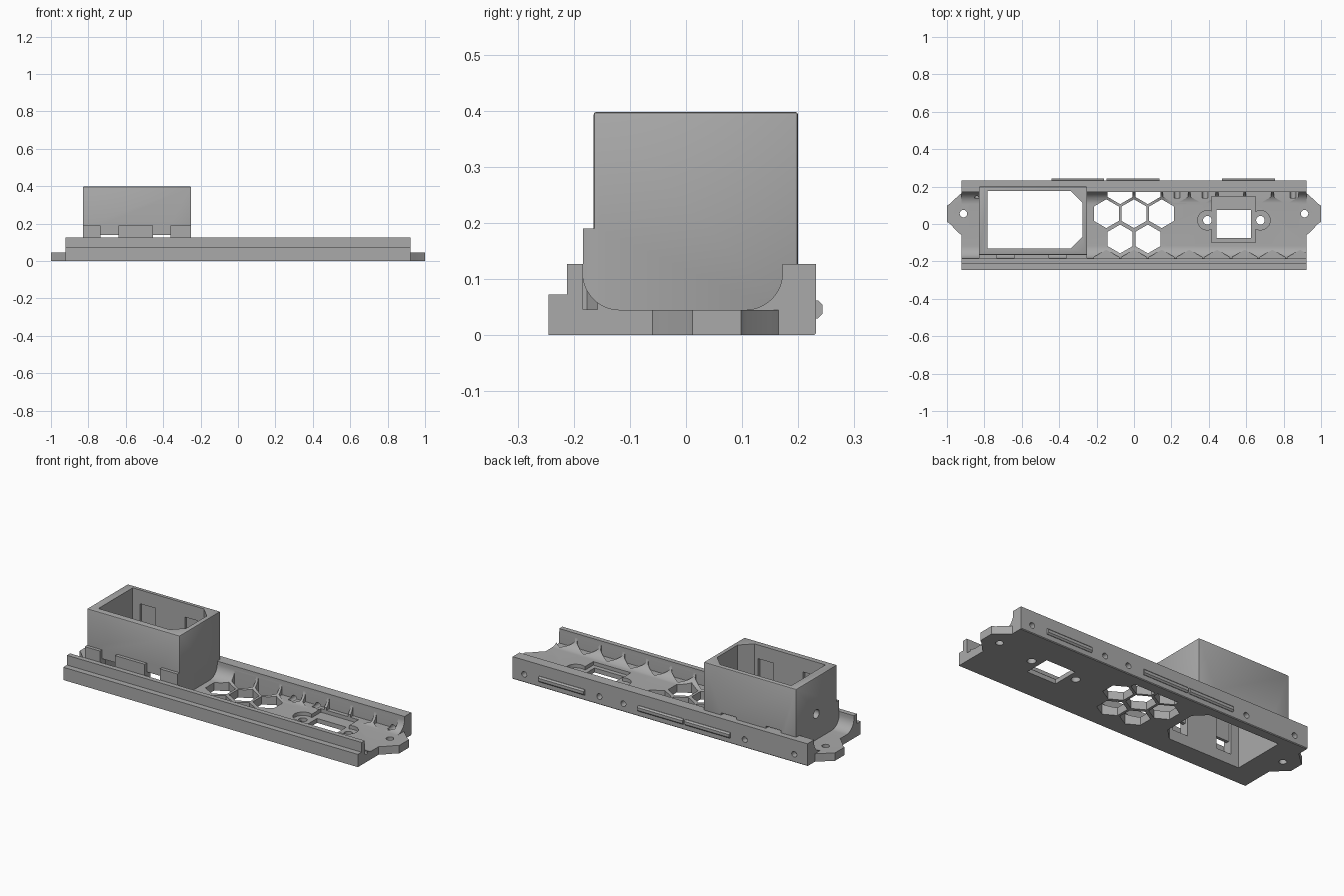
import bpy, bmesh, math

if "Cube" in bpy.data.objects:
    bpy.data.objects.remove(bpy.data.objects["Cube"])

GREY = bpy.data.materials.new("plain grey")
GREY.use_nodes = True
GREY.diffuse_color = (0.4, 0.4, 0.4, 1)
GREY.node_tree.nodes["Principled BSDF"].inputs["Base Color"].default_value = (0.4, 0.4, 0.4, 1)


def prism(name, pts, lo, hi, axis="z"):
    """Extrude a 2D outline: (x, y) along z, (y, z) along x or (x, z) along y."""
    place = {"z": lambda a, b, t: (a, b, t),
             "x": lambda a, b, t: (t, a, b),
             "y": lambda a, b, t: (a, t, b)}[axis]
    bm = bmesh.new()
    ends = [[bm.verts.new(place(a, b, t)) for a, b in pts] for t in (lo, hi)]
    for ring in ends:
        bm.faces.new(ring)
    n = len(pts)
    for i in range(n):
        j = (i + 1) % n
        bm.faces.new((ends[0][i], ends[0][j], ends[1][j], ends[1][i]))
    bmesh.ops.recalc_face_normals(bm, faces=bm.faces)
    mesh = bpy.data.meshes.new(name)
    bm.to_mesh(mesh)
    bm.free()
    mesh.materials.append(GREY)
    ob = bpy.data.objects.new(name, mesh)
    bpy.context.collection.objects.link(ob)
    return ob


def rect(a0, a1, b0, b1):
    return [(a0, b0), (a1, b0), (a1, b1), (a0, b1)]


def arc(ca, cb, r, start, end, n=12):
    steps = [math.radians(start + (end - start) * i / n) for i in range(n + 1)]
    return [(ca + r * math.cos(t), cb + r * math.sin(t)) for t in steps]


def circle(ca, cb, r):
    return arc(ca, cb, r, 0, 345, 23)


def hexagon(cx, cy, lo=-1, hi=1):
    pts = arc(cx, cy, 0.077, 30, 330, 5)
    return [(x, min(max(y, lo), hi)) for x, y in pts]


def combine(target, tool, op="DIFFERENCE", keep=False):
    mod = target.modifiers.new("shape", "BOOLEAN")
    mod.operation, mod.solver, mod.object = op, "EXACT", tool
    bpy.context.view_layer.objects.active = target
    bpy.ops.object.modifier_apply(modifier=mod.name)
    if not keep:
        bpy.data.objects.remove(tool)


def cut(target, pts, lo, hi, axis="z"):
    combine(target, prism("cutter", pts, lo, hi, axis))


# Channel with coved inner walls and a stepped front lip
FLOOR, TOP = 0.045, 0.127
FRONT, BACK, R = -0.184, 0.172, 0.066
section = [(-0.245, 0), (0.228, 0), (0.232, 0.004), (0.232, TOP), (BACK, TOP)]
section += arc(BACK - R, FLOOR + R, R, 0, -90)
section += arc(FRONT + R, FLOOR + R, R, -90, -180)
section += [(FRONT, TOP), (-0.212, TOP), (-0.212, 0.072), (-0.245, 0.072)]
channel = prism("mounting_channel", section, -0.922, 0.922, "x")

# Pointed end tabs with screw holes
for s in (-1, 1):
    tab = [(s * x, y) for x, y in
           [(0.88, -0.06), (0.922, -0.06), (0.94, -0.045), (0.985, 0.002), (1, 0.012),
            (1, 0.098), (0.985, 0.108), (0.94, 0.15), (0.922, 0.165), (0.88, 0.165)]]
    combine(channel, prism("tab", tab, 0, FLOOR), "UNION")
    cut(channel, circle(s * 0.912, 0.055, 0.02), -0.1, 0.1)

# Honeycomb vents, and matching scoops in the coves
PITCH = 0.148
for cx, cy in [(-1, 0.055), (0, 0.055), (1, 0.055), (-0.5, -0.08), (0.5, -0.08),
               (-0.5, 0.183), (0.5, 0.183)]:
    cut(channel, hexagon(cx * PITCH, cy, hi=0.1715), -0.1, 0.2)
for k in range(1, 6):
    cut(channel, hexagon((k + 0.5) * PITCH, 0.183, hi=0.1715), FLOOR + 0.0005, 0.2)
for k in range(-1, 7):
    cut(channel, hexagon(k * PITCH, -0.215, lo=-0.1835), FLOOR + 0.0005, 0.2)

# Connector opening with a sunken seat and two screw ears
SEAT = 0.025
cut(channel, rect(0.415, 0.65, -0.1, 0.148), SEAT, 0.11)
for cx, x0, x1 in [(0.392, 0.392, 0.42), (0.676, 0.645, 0.676)]:
    cut(channel, circle(cx, 0.02, 0.052), SEAT, 0.11)
    cut(channel, circle(cx, 0.02, 0.023), -0.1, 0.1)
cut(channel, rect(0.442, 0.625, -0.075, 0.075), -0.1, 0.1)

# Side screw holes through the back wall
for cx in (0.85, 0.38, 0.23, -0.53, -0.84):
    cut(channel, circle(cx, 0.046, 0.016), 0.14, 0.3, "y")

# Chamfered snap ridges on the back wall
ridge = [(0.225, 0.03), (0.235, 0.03), (0.243, 0.038), (0.243, 0.054),
         (0.235, 0.062), (0.225, 0.062)]
for i, (x0, x1) in enumerate([(-0.44, -0.16), (-0.147, 0.135), (0.47, 0.755)]):
    prism(f"snap_ridge_{i + 1}", ridge, x0, x1, "x")

# Socket housing, with slightly softened outer edges
housing = prism("socket_housing", rect(-0.83, -0.25, -0.165, 0.2), 0.02, 0.398)
bev = housing.modifiers.new("soft_edges", "BEVEL")
bev.width, bev.segments = 0.006, 2
bpy.context.view_layer.objects.active = housing
bpy.ops.object.modifier_apply(modifier=bev.name)

# Stand-off blocks along the housing front
for x0, x1 in [(-0.83, -0.735), (-0.64, -0.455), (-0.36, -0.25)]:
    combine(housing, prism("block", rect(x0, x1, -0.184, -0.155), 0.03, 0.19), "UNION")

# Socket cavity with two cut corners, running through the floor
C = 0.062
cavity = prism("cavity", [(-0.782, -0.13), (-0.275 - C, -0.13), (-0.275, -0.13 + C),
                          (-0.275, 0.176 - C), (-0.275 - C, 0.176), (-0.782, 0.176)], -0.1, 0.6)
combine(channel, cavity, keep=True)
combine(housing, cavity)

# Snap slots and latch pockets in the long walls, cable hole in the end wall
for x0, x1 in [(-0.735, -0.64), (-0.455, -0.36)]:
    cut(housing, rect(x0, x1, 0.06, 0.14), -0.3, 0.3, "y")
    cut(housing, rect(x0, x1, 0.13, 0.32), -0.148, 0.188, "y")
cut(housing, circle(0.02, 0.19, 0.025), -0.9, -0.7, "x")

# Smooth the curves, keep the hard edges
bpy.ops.object.select_all(action="DESELECT")
for ob in (channel, housing):
    ob.select_set(True)
bpy.context.view_layer.objects.active = channel
bpy.ops.object.shade_smooth_by_angle(angle=math.radians(30))
